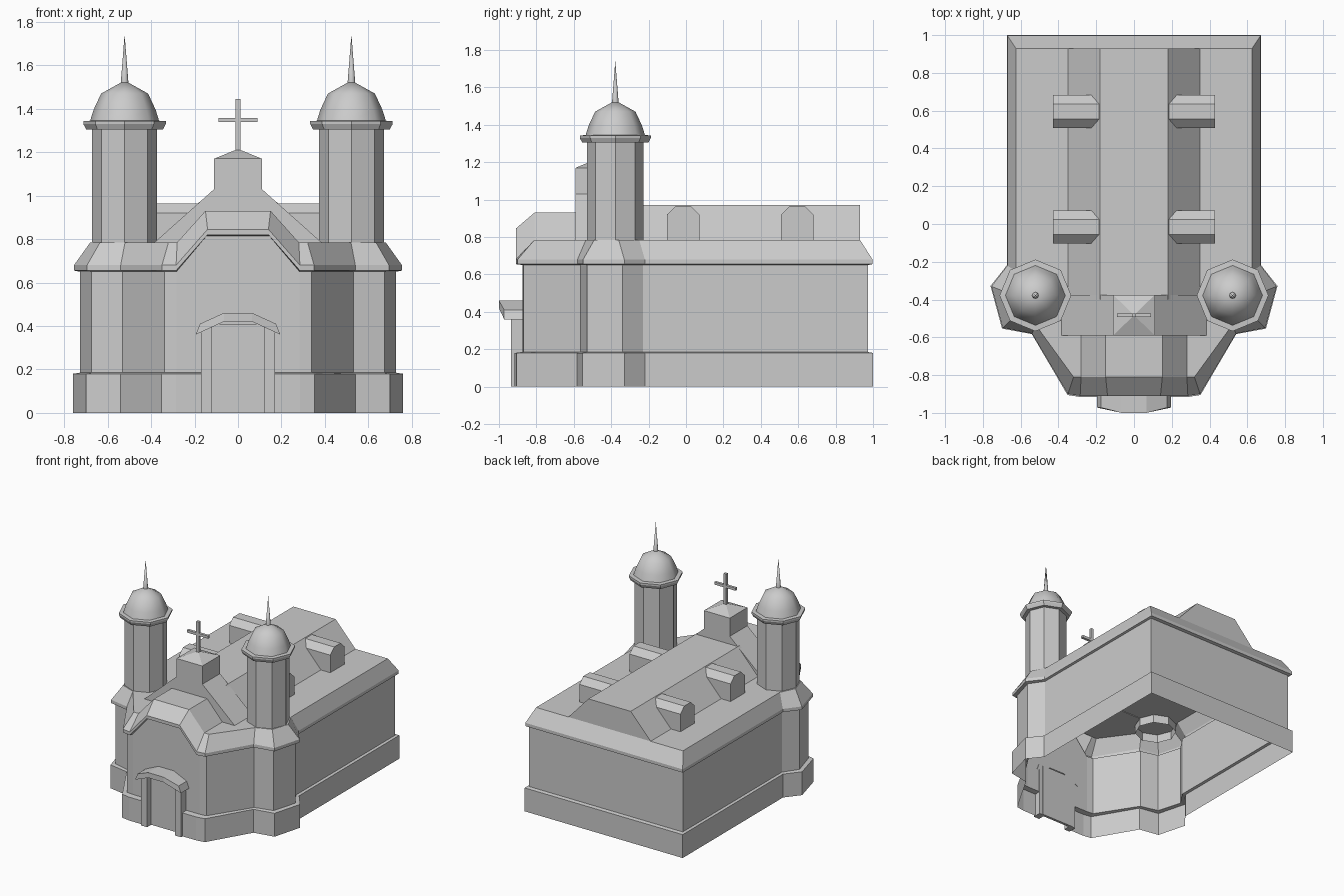
import bpy, bmesh, math

cube = bpy.data.objects.get("Cube")
if cube:
    bpy.data.objects.remove(cube, do_unlink=True)

stone = bpy.data.materials.new("grey stone")
stone.use_nodes = True
GREY = (0.6, 0.6, 0.6, 1)
stone.diffuse_color = GREY
stone.node_tree.nodes["Principled BSDF"].inputs["Base Color"].default_value = GREY


def make(name, verts, faces, smooth=False):
    mesh = bpy.data.meshes.new(name)
    mesh.from_pydata(verts, [], faces)
    bm = bmesh.new()
    bm.from_mesh(mesh)
    bmesh.ops.remove_doubles(bm, verts=bm.verts, dist=0.0005)
    bmesh.ops.recalc_face_normals(bm, faces=bm.faces)
    for f in bm.faces:
        f.smooth = smooth
    bm.to_mesh(mesh)
    bm.free()
    mesh.materials.append(stone)
    ob = bpy.data.objects.new(name, mesh)
    bpy.context.collection.objects.link(ob)
    return ob


def prism(name, profile, y0, y1):
    """Extrude an x-z profile along y."""
    n = len(profile)
    verts = [(x, y, z) for y in (y0, y1) for x, z in profile]
    faces = [tuple(range(n)), tuple(range(n, 2 * n))]
    faces += [(i, (i + 1) % n, n + (i + 1) % n, n + i) for i in range(n)]
    return make(name, verts, faces)


def box(name, x0, x1, y0, y1, z0, z1):
    return prism(name, [(x0, z0), (x1, z0), (x1, z1), (x0, z1)], y0, y1)


def mirrored(half):
    return half + [(-x, z) for x, z in reversed(half)]


def lathe(name, profile, cx, cy, sides=8, smooth=False):
    """Turn an r-z profile around a vertical axis."""
    verts = [(cx + r * math.cos(k * math.tau / sides),
              cy + r * math.sin(k * math.tau / sides), z)
             for r, z in profile for k in range(sides)]
    faces = [(j * sides + k, j * sides + (k + 1) % sides,
              (j + 1) * sides + (k + 1) % sides, (j + 1) * sides + k)
             for j in range(len(profile) - 1) for k in range(sides)]
    return make(name, verts, faces, smooth)


# Body outline, one half: eave x, y, roof edge x, y, and arch rise
half = [
    (0.14, -0.91, 0.15, -0.81, 1),
    (0.285, -0.91, 0.28, -0.81, 0),
    (0.35, -0.90, 0.32, -0.81, 0),
    (0.54, -0.58, 0.52, -0.535, 0),
    (0.695, -0.55, 0.635, -0.49, 0),
    (0.755, -0.33, 0.68, -0.36, 0),
    (0.67, -0.22, 0.625, -0.25, 0),
    (0.67, 0.997, 0.625, 0.93, 0),
]
outline = half + [(-a, b, -c, d, e) for a, b, c, d, e in reversed(half)]
count = len(outline)


def ring(blend, z, rise=0.0):
    """Outline moved from eave (0) to roof edge (1), at height z."""
    return [(a + (c - a) * blend, b + (d - b) * blend, z + rise * e)
            for a, b, c, d, e in outline]


def shell(name, rings, skip_front=False):
    verts = [v for r in rings for v in r]
    last = count - 1 if skip_front else count
    faces = [(j * count + i, j * count + (i + 1) % count,
              (j + 1) * count + (i + 1) % count, (j + 1) * count + i)
             for j in range(len(rings) - 1) for i in range(last)]
    return make(name, verts, faces)


# Plinth, walls and cornice, open underneath
WALL = 0.36
shell("plinth", [ring(-0.06, 0), ring(-0.06, 0.18), ring(WALL, 0.185)], True)
shell("walls", [ring(WALL, 0.185), ring(WALL, 0.65, 0.165)])
shell("cornice", [ring(WALL, 0.65, 0.165), ring(0, 0.655, 0.165),
                  ring(0, 0.68, 0.165), ring(1, 0.785, 0.145)])

# Flat roof and the raised roof over the entrance
flat = [v for v, o in zip(ring(1, 0.785), outline) if not o[4]]
make("flat_roof", flat, [tuple(range(len(flat)))])
prism("entrance_roof", mirrored([(0.28, 0.785), (0.15, 0.93)]), -0.81, -0.58)

# Main roof with a flat ridge
prism("main_roof", mirrored([(0.35, 0.785), (0.18, 0.97)]), -0.40, 0.93)

# Roof dormers
for side, tag in ((1, "left"), (-1, "right")):
    for yc, place in ((-0.015, "front"), (0.595, "back")):
        prof = [(-0.087, 0.78), (-0.087, 0.92), (-0.04, 0.965),
                (0.04, 0.965), (0.087, 0.92), (0.087, 0.78)]
        n = len(prof)
        verts = [(side * x, yc + y, z) for x in (0.18, 0.43) for y, z in prof]
        faces = [tuple(range(n)), tuple(range(n, 2 * n))]
        faces += [(i, (i + 1) % n, n + (i + 1) % n, n + i) for i in range(n)]
        make(f"{tag}_{place}_dormer", verts, faces)

# Gable behind the entrance, with its small capped block
prism("gable", mirrored([(0.39, 0.78), (0.11, 1.03)]), -0.59, -0.375)
box("gable_block", -0.11, 0.11, -0.59, -0.375, 1.0, 1.17)
make("gable_cap",
     [(-0.11, -0.59, 1.17), (0.11, -0.59, 1.17), (0.11, -0.375, 1.17),
      (-0.11, -0.375, 1.17), (0, -0.483, 1.215)],
     [(0, 1, 4), (1, 2, 4), (2, 3, 4), (3, 0, 4)])

# Cross
box("cross_post", -0.011, 0.011, -0.493, -0.473, 1.19, 1.445)
box("cross_arm", -0.09, 0.09, -0.493, -0.473, 1.338, 1.358)

# Towers
for side, tag in ((1, "left"), (-1, "right")):
    cx, cy = side * 0.522, -0.378
    lathe(f"{tag}_tower_shaft", [(0.15, 0.72), (0.15, 1.31)], cx, cy)
    lathe(f"{tag}_tower_cornice",
          [(0.15, 1.305), (0.177, 1.305), (0.19, 1.33), (0.19, 1.343), (0.158, 1.345)],
          cx, cy)
    lathe(f"{tag}_tower_dome",
          [(0.16, 1.34), (0.143, 1.395), (0.108, 1.47), (0.0, 1.53)],
          cx, cy, smooth=True)
    lathe(f"{tag}_tower_spire", [(0.018, 1.515), (0.0, 1.742)], cx, cy, smooth=True)

# Doorway: door, posts and bowed arched hood
box("door", -0.14, 0.14, -0.885, -0.865, 0, 0.41)
for side, tag in ((1, "left"), (-1, "right")):
    xs = sorted((side * 0.12, side * 0.17))
    box(f"{tag}_door_post", xs[0], xs[1], -0.935, -0.87, 0, 0.40)

top = [(-0.175, 0.41), (-0.065, 0.46), (0.065, 0.46), (0.175, 0.41)]
low = [(-0.195, 0.36), (-0.065, 0.42), (0.065, 0.42), (0.195, 0.36)]
verts = []
for (tx, tz), (lx, lz) in zip(top, low):
    front = -1.0 if abs(tx) < 0.1 else -0.972
    verts += [(tx, -0.87, tz), (tx, front, tz), (lx, front, lz), (lx, -0.87, lz)]
faces = [(0, 1, 2, 3), (12, 13, 14, 15)]
faces += [(4 * s + k, 4 * s + (k + 1) % 4, 4 * s + 4 + (k + 1) % 4, 4 * s + 4 + k)
          for s in range(3) for k in range(4)]
make("door_hood", verts, faces)
